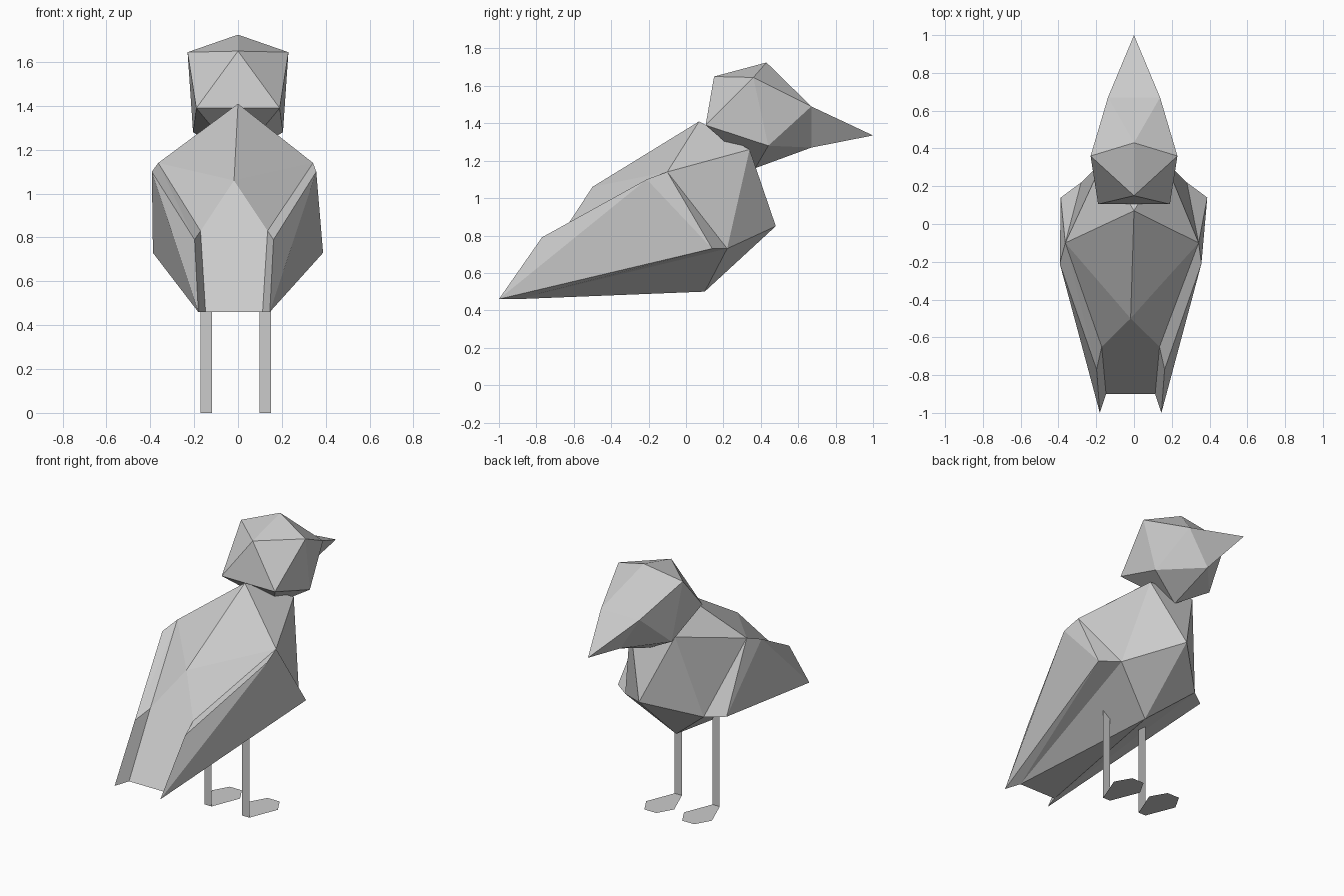
import bpy, bmesh, math

if "Cube" in bpy.data.objects:
    bpy.data.objects.remove(bpy.data.objects["Cube"])


def both(points):
    """Mirror points across x = 0; centre points are kept once."""
    out = []
    for x, y, z in points:
        out.append((x, y, z))
        if x:
            out.append((-x, y, z))
    return out


def lean(p):
    """The tail half of the bird sits slightly off-centre."""
    x, y, z = p
    return (x - 0.018 * min(1, max(0, -y * 6)), y, z)


def finish(name, bm):
    bmesh.ops.recalc_face_normals(bm, faces=bm.faces)
    mesh = bpy.data.meshes.new(name)
    bm.to_mesh(mesh)
    bm.free()
    obj = bpy.data.objects.new(name, mesh)
    bpy.context.collection.objects.link(obj)
    return obj


def hull(name, points):
    """Faceted solid spanned by a few corner points."""
    bm = bmesh.new()
    verts = [bm.verts.new(lean(p)) for p in points]
    res = bmesh.ops.convex_hull(bm, input=verts)
    junk = {v for v in res["geom_interior"] + res["geom_unused"]
            if isinstance(v, bmesh.types.BMVert)}
    bmesh.ops.delete(bm, geom=list(junk), context='VERTS')
    bmesh.ops.dissolve_limit(bm, angle_limit=math.radians(2),
                             verts=bm.verts, edges=bm.edges)
    return finish(name, bm)


# Corners shared by the body and the wings
shoulder = (0.353, -0.10, 1.14)
flank = (0.28, 0.22, 0.73)
tail_top = (0.153, -0.65, 0.83)
tail_end = (0.13, -0.90, 0.46)

# Body with tail plate
hull("body", both([
    (0, 0.07, 1.41), (0, -0.50, 1.06), (0.16, 0.34, 1.26),
    (0, 0.48, 0.85), (0, 0.10, 0.50),
    shoulder, flank, tail_top, tail_end]))

# Folded wings
wing = [(0.375, -0.21, 1.10), (0.18, -0.77, 0.79), (0.163, -1.0, 0.46),
        (0.388, 0.14, 0.73), shoulder, flank, tail_top, tail_end]
for side, s in (("right", 1), ("left", -1)):
    hull(side + "_wing", [(s * x, y, z) for x, y, z in wing])

# Head
beak_base = [(0.138, 0.67, 1.49), (0, 0.67, 1.27)]
hull("head", both([
    (0, 0.43, 1.725), (0, 0.15, 1.65), (0.23, 0.36, 1.645),
    (0.19, 0.105, 1.39), (0.205, 0.44, 1.28), (0, 0.37, 1.16)] + beak_base))

# Beak
hull("beak", both(beak_base + [(0, 1.0, 1.335)]))

# Legs and feet: flat paper-like strips
for side, cx in (("right", 0.125), ("left", -0.145)):
    bm = bmesh.new()
    a, b, c, d = [bm.verts.new((cx + dx, -0.10, z)) for dx, z in
                  ((-0.026, 0), (0.026, 0), (0.026, 0.6), (-0.026, 0.6))]
    bm.faces.new((a, b, c, d))
    toes = [bm.verts.new((cx + dx, y, 0)) for dx, y in
            ((0.10, 0.085), (0.043, 0.185), (-0.043, 0.185), (-0.10, 0.085))]
    bm.faces.new([a, b] + toes)
    finish(side + "_leg_and_foot", bm)
